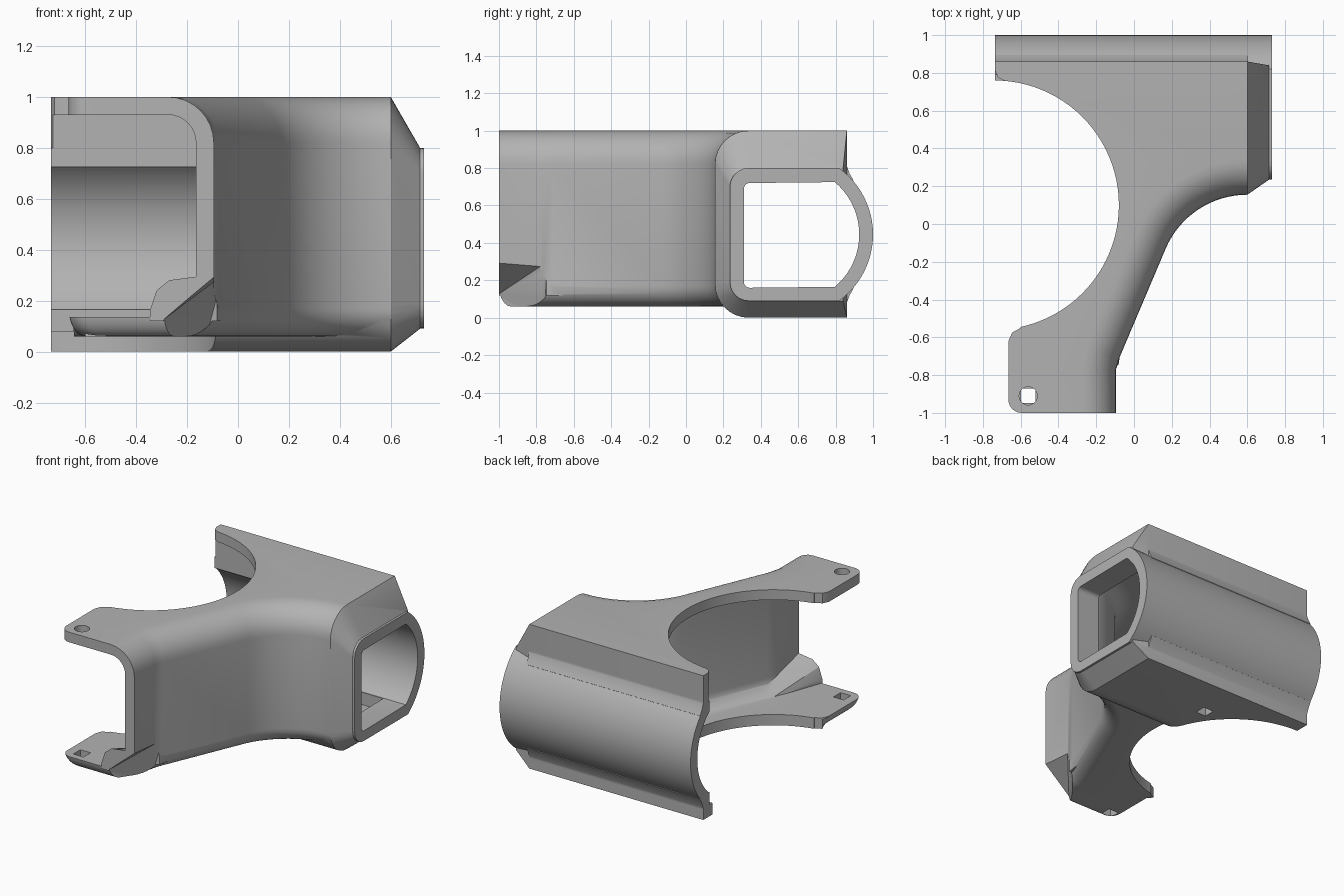
import bpy, bmesh
from math import sin, cos, radians, asin, degrees
from mathutils import Vector

if "Cube" in bpy.data.objects:
    bpy.data.objects.remove(bpy.data.objects["Cube"], do_unlink=True)

grey = bpy.data.materials.new("plain_grey")
grey.use_nodes = True
colour = (0.45, 0.45, 0.45, 1)
grey.diffuse_color = colour
grey.node_tree.nodes["Principled BSDF"].inputs["Base Color"].default_value = colour


def make(name, bm):
    bmesh.ops.recalc_face_normals(bm, faces=bm.faces)
    me = bpy.data.meshes.new(name)
    bm.to_mesh(me)
    bm.free()
    ob = bpy.data.objects.new(name, me)
    bpy.context.scene.collection.objects.link(ob)
    me.materials.append(grey)
    return ob


def loft(name, rings):
    """Closed solid through rings with equal point counts."""
    bm = bmesh.new()
    loops = [[bm.verts.new(p) for p in ring] for ring in rings]
    for a, b in zip(loops, loops[1:]):
        for i in range(len(a)):
            j = (i + 1) % len(a)
            bm.faces.new((a[i], a[j], b[j], b[i]))
    bm.faces.new(loops[0])
    bm.faces.new(loops[-1])
    return make(name, bm)


def hull(name, points):
    bm = bmesh.new()
    for p in points:
        bm.verts.new(p)
    res = bmesh.ops.convex_hull(bm, input=bm.verts)
    bmesh.ops.delete(bm, geom=list({v for v in res["geom_interior"] + res["geom_unused"]
                                    if isinstance(v, bmesh.types.BMVert)}), context='VERTS')
    return make(name, bm)


def arc(cx, cy, r, a, b, n=8):
    return [(cx + r * cos(radians(a + (b - a) * i / n)),
             cy + r * sin(radians(a + (b - a) * i / n))) for i in range(n + 1)]


def along_x(name, section, x0, x1):
    return loft(name, [[(x, y, z) for y, z in section] for x in (x0, x1)])


def cylinder(name, x, y, r, z0, z1, n, turn=0):
    ring = arc(x, y, r, turn, turn + 360, n)[:-1]
    return loft(name, [[(px, py, z) for px, py in ring] for z in (z0, z1)])


def combine(target, tool, operation):
    mod = target.modifiers.new("join", 'BOOLEAN')
    mod.operation, mod.object, mod.solver = operation, tool, 'EXACT'
    dg = bpy.context.evaluated_depsgraph_get()
    me = bpy.data.meshes.new_from_object(target.evaluated_get(dg))
    target.modifiers.clear()
    target.data = me
    bpy.data.objects.remove(tool, do_unlink=True)


# Outer front curve in plan: straight leg, slanted wall, concave sweep
curve = [(-0.095, -1), (-0.095, -0.77), (-0.08, -0.715)] + arc(0.6, -0.315, 0.47, 157, 90, 16)


def inset_curve(d):
    pts = [Vector(p) for p in curve]
    out = []
    for i, p in enumerate(pts):
        t = (pts[min(i + 1, len(pts) - 1)] - pts[max(i - 1, 0)]).normalized()
        if i == len(pts) - 1:
            t = Vector((1, 0))
        out.append((p.x - t.y * d, p.y + t.x * d))
    return out


def rounded_levels(z0, z1, r0, r1, n=8):
    """Height and inset pairs for rounded bottom and top edges."""
    low = [(z0 + r0 * (1 - sin(radians(90 * i / n))), r0 * (1 - cos(radians(90 * i / n))))
           for i in range(n, -1, -1)]
    high = [(z1 - r1 * (1 - sin(radians(90 * i / n))), r1 * (1 - cos(radians(90 * i / n))))
            for i in range(n + 1)]
    return low, high


# Main body with leg
low, high = rounded_levels(0.06, 1, 0.11, 0.18)
rings = []
for k, (z, d) in enumerate(low + high):
    e = d * 0.6 if k < len(low) else 0
    c = inset_curve(d)
    c[0] = (c[0][0], -1 + e)
    plan = c + [(0.6, 0.86), (-0.735, 0.86), (-0.735, 0.81), (-0.72, 0.775), (-0.68, 0.755),
                (-0.6, 0.7), (-0.6, -0.55), (-0.645, -0.575), (-0.665 + e, -0.62)]
    plan += arc(-0.595 + e, -0.93 + e, 0.07, 180, 270, 6)
    rings.append([(x, y, z) for x, y in plan])
bracket = loft("bracket_shell", rings)

# Deeper rear block
block = arc(0.335, 0.18, 0.18, 180, 270) + [(0.86, 0), (0.86, 0.5), (0.155, 0.5)]
combine(bracket, along_x("rear_block", block, -0.735, 0.6), 'UNION')


def d_section(y0, z0, z1, corner, r):
    """Tube section: rounded front corners and a round back."""
    a = degrees(asin((z1 - z0) / 2 / r))
    return (arc(y0 + corner, z1 - corner, corner, 90, 180, 6)
            + arc(y0 + corner, z0 + corner, corner, 180, 270, 6)
            + arc(0.56, 0.445, r, -a, a, 24))


# Tapered shoulder towards the tube mouth
wide = arc(0.335, 0.82, 0.18, 90, 180) + arc(0.335, 0.18, 0.18, 180, 270) + [(0.86, 0), (0.86, 1)]
narrow = arc(0.335, 0.7, 0.1, 90, 180) + arc(0.335, 0.19, 0.1, 180, 270) + [(0.84, 0.09), (0.84, 0.8)]
combine(bracket, hull("shoulder", [(0.6, *p) for p in wide] + [(0.715, *p) for p in narrow]), 'UNION')

# Round back tube and the coves beside it
combine(bracket, along_x("back_tube", d_section(0.235, 0.09, 0.8, 0.1, 0.44), -0.735, 0.73), 'UNION')
for s in (1, -1):
    cove = [(0.85, 0.4), (0.862, 0.36), (0.875, 0.325), (0.895, 0.29), (0.85, 0.25)]
    cove = [(y, 0.445 + s * z) for y, z in cove]
    combine(bracket, along_x("cove", cove, -0.735, 0.6), 'UNION')

# Hollow interior, open towards -x and the front
low, high = rounded_levels(0.135, 0.93, 0.1, 0.11)
rings = []
for z, d in low + high:
    c = [(min(x, 0.54 + 0.001 * i), y) for i, (x, y) in enumerate(inset_curve(0.07 + d))]
    c[0] = (c[0][0], -1.2)
    rings.append([(x, y, z) for x, y in c + [(0.56, 0.79), (-1, 0.79), (-1, -1.2)]])
combine(bracket, loft("hollow", rings), 'DIFFERENCE')
pocket = arc(0.34, 0.19, 0.11, 180, 270) + [(0.79, 0.08), (0.79, 0.925), (0.34, 0.925), (0.23, 0.82)]
combine(bracket, along_x("rear_pocket", pocket, -1, 0.55), 'DIFFERENCE')
combine(bracket, along_x("tube_bore", d_section(0.31, 0.16, 0.72, 0.03, 0.366), -1, 1), 'DIFFERENCE')

# Large round cutout through both plates
combine(bracket, cylinder("round_cutout", -0.74, 0.1, 0.66, -0.5, 1.5, 96), 'DIFFERENCE')

# Step inside the leg and matching dent outside
step = [(-0.345, 0.12), (-0.345, 0.165), (-0.32, 0.24), (-0.27, 0.28), (-0.12, 0.3), (-0.12, 0.12)]
combine(bracket, hull("leg_step", [(x, -1, z) for x, z in step]
                      + [(-0.2, -0.6, 0.12), (-0.08, -0.6, 0.2), (-0.06, -0.6, 0.12)]), 'UNION')
dent = [(-0.05, 0.33), (-0.13, 0.235), (-0.2, 0.205), (-0.3, 0.12), (-0.3, 0), (-0.05, 0)]
combine(bracket, hull("leg_dent", [(x, -1.01, z) for x, z in dent]
                      + [(-0.06, -0.74, 0.3), (-0.06, -0.74, 0), (-0.14, -0.76, 0)]), 'DIFFERENCE')

# Screw hole above, square nut holes below
combine(bracket, cylinder("screw_hole", -0.56, -0.91, 0.048, 0.8, 1.2, 32), 'DIFFERENCE')
for x, y in ((-0.56, -0.91), (-0.12, 0.565)):
    combine(bracket, cylinder("nut_hole", x, y, 0.055, -0.1, 0.25, 4, 45), 'DIFFERENCE')

# Smooth shading with sharp edges kept
bpy.ops.object.select_all(action='DESELECT')
bracket.select_set(True)
bpy.context.view_layer.objects.active = bracket
bpy.ops.object.shade_smooth_by_angle(angle=radians(30))
